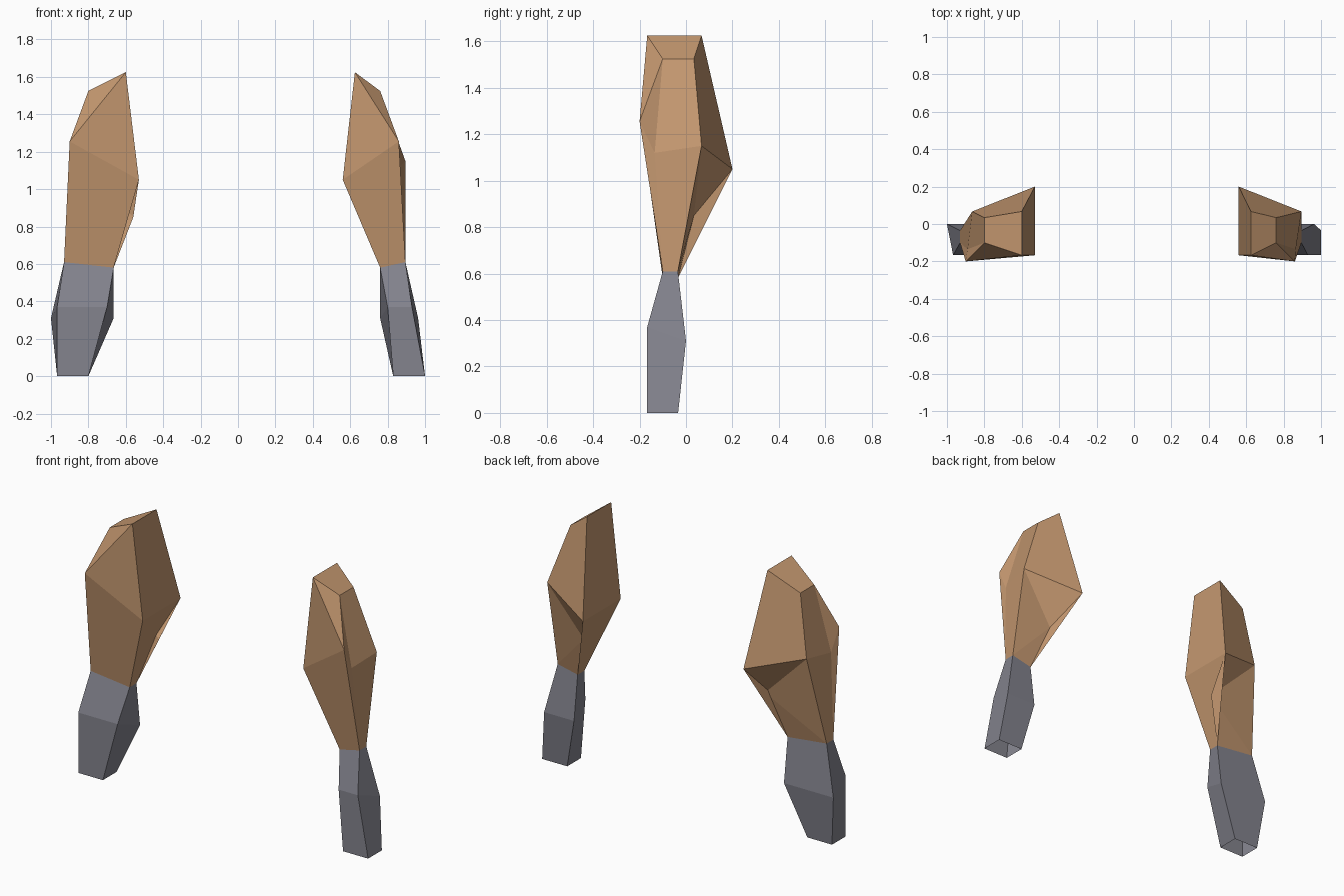
import bpy, bmesh

if "Cube" in bpy.data.objects:
    bpy.data.objects.remove(bpy.data.objects["Cube"])

def material(name, color):
    m = bpy.data.materials.new(name)
    m.diffuse_color = (*color, 1)
    m.use_nodes = True
    m.node_tree.nodes["Principled BSDF"].inputs["Base Color"].default_value = m.diffuse_color
    return m

SKIN = material("tan", (0.55, 0.31, 0.16))
CUFF = material("slate", (0.23, 0.23, 0.27))

def build(name, xs, yz, faces, mat):
    bm = bmesh.new()
    verts = [bm.verts.new((x, y, z)) for x, (y, z) in zip(xs, yz)]
    for f in faces:
        bm.faces.new([verts[i] for i in f])
    bmesh.ops.recalc_face_normals(bm, faces=bm.faces)
    me = bpy.data.meshes.new(name)
    bm.to_mesh(me)
    bm.free()
    me.materials.append(mat)
    bpy.context.collection.objects.link(bpy.data.objects.new(name, me))

def bridge(a, b):
    return [(a + i, a + (i + 1) % 4, b + (i + 1) % 4, b + i) for i in range(4)]

# Rings run: inner front, inner back, outer back, outer front
WRIST = [(-.10, .58), (-.035, .58), (-.035, .61), (-.10, .61)]

# Upper part: top ring 0-3, middle ring 4-7, wrist 8-11, back notch 12, outer point 13
UPPER = [(-.167, 1.625), (.067, 1.625), (.034, 1.525), (-.10, 1.525),
         (-.167, 1.05), (.20, 1.05), (.067, 1.15), (-.20, 1.255)] \
    + WRIST + [(.034, .85), (-.135, 1.12)]
UPPER_FACES = [(0, 1, 2, 3), (0, 1, 5, 4), (1, 2, 6, 5), (0, 4, 7), (0, 7, 3),
               (3, 7, 13), (3, 13, 6, 2),
               (4, 5, 9, 8), (4, 8, 11, 7), (7, 11, 13), (13, 11, 10, 6),
               (5, 6, 12), (5, 12, 9), (12, 6, 10), (12, 10, 9)]

# Lower part: wrist ring, bulge ring, open bottom ring
LOWER = WRIST + [(-.167, .37), (0, .31), (0, .31), (-.167, .37),
                 (-.167, 0), (-.034, 0), (-.034, 0), (-.167, 0)]
LOWER_FACES = bridge(0, 4) + bridge(4, 8)

# x positions differ slightly between the two sides
SIDES = {
    "left": ([-.60, -.60, -.80, -.80, -.53, -.53, -.865, -.90,
              -.665, -.665, -.93, -.93, -.56, -.89],
             [-.665, -.665, -.93, -.93, -.70, -.665, -1, -.967,
              -.80, -.80, -.967, -.967]),
    "right": ([.625, .625, .76, .76, .56, .56, .895, .86,
               .76, .76, .895, .895, .67, .865],
              [.76, .76, .895, .895, .80, .76, .963, .93,
               .83, .83, 1, 1]),
}
for side, (upper_x, lower_x) in SIDES.items():
    build(side + "_upper", upper_x, UPPER, UPPER_FACES, SKIN)
    build(side + "_lower", lower_x, LOWER, LOWER_FACES, CUFF)
